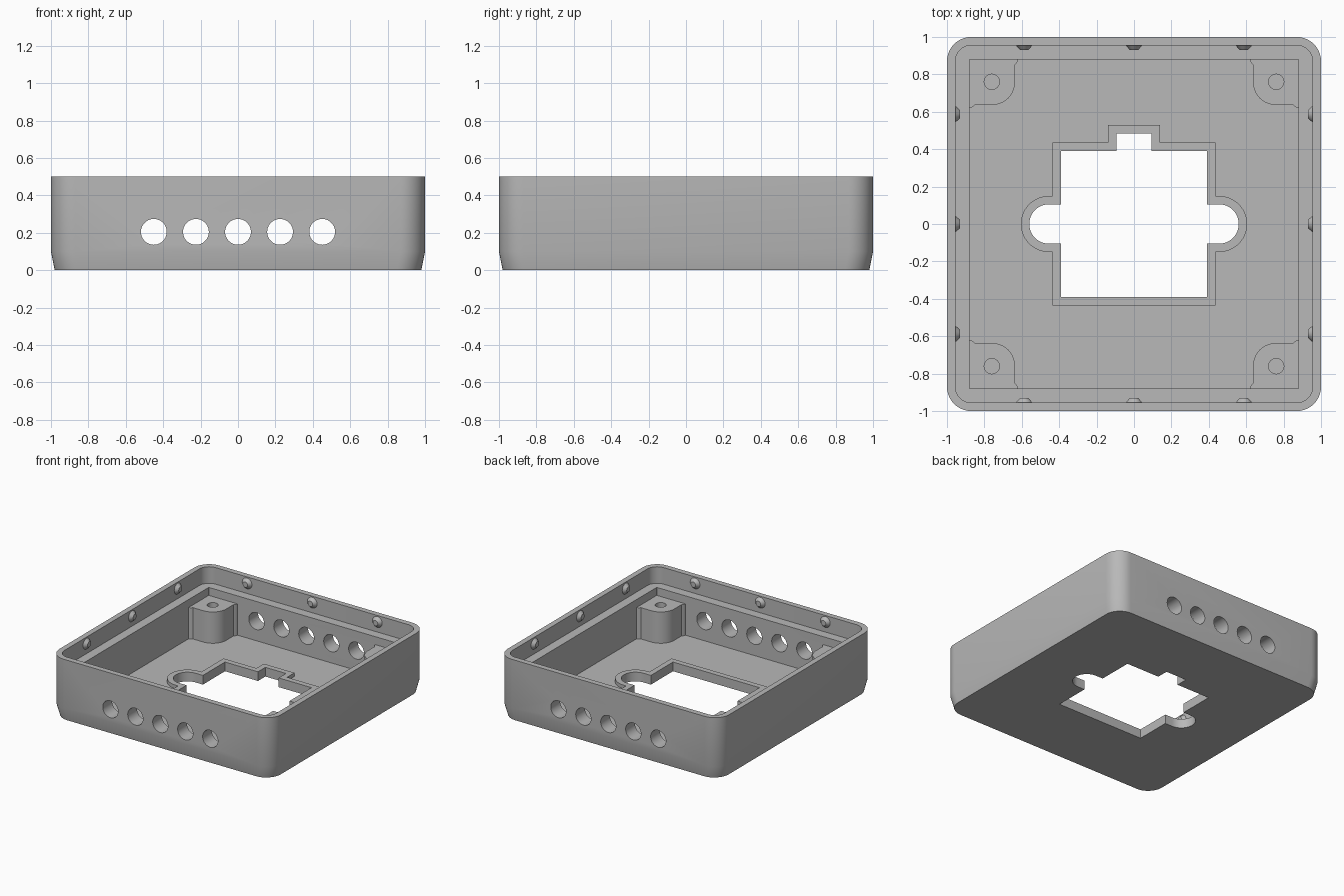
import bpy, bmesh, math
from mathutils import Matrix

cube = bpy.data.objects.get("Cube")
if cube:
    bpy.data.objects.remove(cube, do_unlink=True)

grey = bpy.data.materials.new("plain grey")
grey.use_nodes = True
colour = (0.48, 0.48, 0.48, 1)
grey.diffuse_color = colour
grey.node_tree.nodes["Principled BSDF"].inputs["Base Color"].default_value = colour

FLOOR, LIP, LEDGE, TOP = 0.045, 0.075, 0.365, 0.5


def make(name, bm):
    bmesh.ops.recalc_face_normals(bm, faces=bm.faces)
    mesh = bpy.data.meshes.new(name)
    bm.to_mesh(mesh)
    bm.free()
    mesh.materials.append(grey)
    obj = bpy.data.objects.new(name, mesh)
    bpy.context.collection.objects.link(obj)
    return obj


def arc(cx, cy, r, start, end, n):
    angles = [math.radians(start + (end - start) * i / n) for i in range(n + 1)]
    return [(cx + r * math.cos(a), cy + r * math.sin(a)) for a in angles]


def rounded_square(half, r):
    c = half - r
    pts = []
    for q, (sx, sy) in enumerate([(1, 1), (-1, 1), (-1, -1), (1, -1)]):
        pts += arc(sx * c, sy * c, r, 90 * q, 90 * q + 90, 10)
    return pts


def loft(name, rings):
    """Skin a stack of (outline, height) rings and cap both ends."""
    bm = bmesh.new()
    loops = [[bm.verts.new((x, y, z)) for x, y in pts] for pts, z in rings]
    for a, b in zip(loops, loops[1:]):
        for i in range(len(a)):
            j = (i + 1) % len(a)
            bm.faces.new((a[i], a[j], b[j], b[i]))
    bm.faces.new(loops[0])
    bm.faces.new(loops[-1])
    return make(name, bm)


def cone(name, loc, r1, r2, depth, rot, segments=40):
    bm = bmesh.new()
    bmesh.ops.create_cone(bm, cap_ends=True, segments=segments, radius1=r1,
                          radius2=r2, depth=depth,
                          matrix=Matrix.Translation(loc) @ rot)
    return make(name, bm)


def cut(target, cutter):
    mod = target.modifiers.new(cutter.name, 'BOOLEAN')
    mod.operation = 'DIFFERENCE'
    mod.solver = 'EXACT'
    mod.object = cutter
    cutter.hide_render = True
    cutter.hide_viewport = True
    cutters.add(cutter)


def opening(o):
    """Floor opening outline grown by o: square, top notch and two ears."""
    half = [(0.093 + o, 0.485 + o), (0.093 + o, 0.39 + o),
            (0.39 + o, 0.39 + o), (0.39 + o, 0.105 + o)]
    half += arc(0.455, 0, 0.105 + o, 90, -90, 24)
    half += [(0.39 + o, -0.105 - o), (0.39 + o, -0.39 - o)]
    return half + [(-x, y) for x, y in reversed(half)]


cutters = set()
parts = []
UPRIGHT = Matrix.Identity(4)
ALONG_Y = Matrix.Rotation(math.pi / 2, 4, 'X')

# Shell with tapered base, thin upper wall and inner ledge
outer = rounded_square(1, 0.13)
upper = rounded_square(0.955, 0.085)
inner = rounded_square(0.88, 0.006)
shell = loft("shell", [(rounded_square(0.98, 0.13), 0), (outer, 0.1), (outer, TOP),
                       (upper, TOP), (upper, LEDGE), (inner, LEDGE), (inner, FLOOR)])
parts.append(shell)

# Floor opening and its raised lip
opening_cutter = loft("opening_cutter", [(opening(0), -0.1), (opening(0), 0.2)])
lip = loft("opening_lip", [(opening(0.045), FLOOR - 0.01), (opening(0.045), LIP)])
for part in (shell, lip):
    cut(part, opening_cutter)
parts.append(lip)

# Row of round holes through front and back walls
for i in range(-2, 3):
    cut(shell, cone("wall_hole_cutter", (i * 0.225, 0, 0.205), 0.069, 0.069, 3, ALONG_Y))

# Corner screw posts with blind holes
side = [(0.91, 0.62), (0.88, 0.62), (0.865, 0.625), (0.85, 0.637)]
profile = [(0.91, 0.91)] + side + arc(0.757, 0.757, 0.12, 270, 180, 12)
profile += [(y, x) for x, y in reversed(side)]
for sx in (-1, 1):
    for sy in (-1, 1):
        pts = [(sx * x, sy * y) for x, y in profile]
        post = loft("screw_post", [(pts, FLOOR - 0.01), (pts, 0.3)])
        cut(post, cone("screw_hole_cutter", (sx * 0.76, sy * 0.76, 0.22),
                       0.041, 0.041, 0.24, UPRIGHT))
        parts.append(post)

# Snap bumps inside the upper wall, three per side
for quarter in range(4):
    turn = Matrix.Rotation(quarter * math.pi / 2, 4, 'Z')
    for offset in (-0.587, 0, 0.587):
        loc = turn @ Matrix.Translation((offset, 0.943, 0.447))
        parts.append(cone("snap_bump", loc.to_translation(), 0.045, 0.022, 0.026,
                          turn @ ALONG_Y, 24))

# Apply cuts, shade and tidy up
bpy.context.view_layer.update()
for part in parts:
    deps = bpy.context.evaluated_depsgraph_get()
    mesh = bpy.data.meshes.new_from_object(part.evaluated_get(deps))
    part.modifiers.clear()
    part.data = mesh
for cutter in cutters:
    bpy.data.objects.remove(cutter, do_unlink=True)
bpy.ops.object.select_all(action='DESELECT')
for part in parts:
    part.select_set(True)
bpy.context.view_layer.objects.active = shell
bpy.ops.object.shade_smooth_by_angle(angle=math.radians(30))
